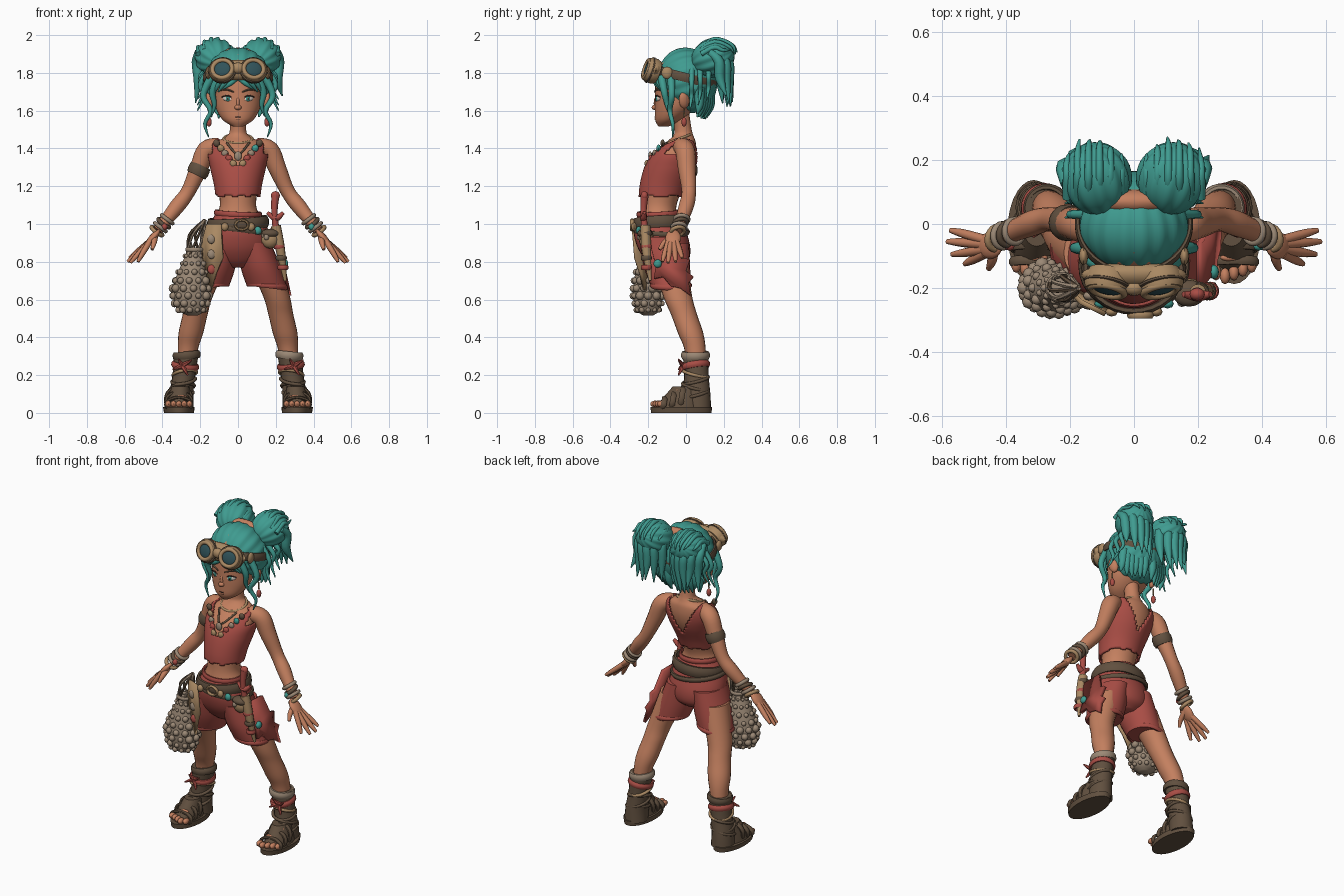
import bpy, bmesh, math, random
from mathutils import Vector, Euler

random.seed(4)
if "Cube" in bpy.data.objects:
    bpy.data.objects.remove(bpy.data.objects["Cube"])
parts = []
SIDES = ((1, "left_"), (-1, "right_"))


def material(name, *rgb):
    m = bpy.data.materials.new(name)
    m.use_nodes = True
    m.diffuse_color = (*rgb, 1)
    m.node_tree.nodes["Principled BSDF"].inputs["Base Color"].default_value = (*rgb, 1)
    return m


skin = material("warm skin", .55, .215, .115)
hair = material("teal hair", .05, .33, .28)
red = material("red cloth", .4, .075, .06)
leather = material("brown leather", .12, .08, .05)
tan = material("tan leather", .4, .25, .125)
stone = material("pale cord", .33, .25, .18)
glass = material("dark glass", .03, .085, .1)
white = material("eye white", .7, .62, .55)
dark = material("dark brown", .05, .025, .02)


def finish(name, bm, mat, thick=0):
    bmesh.ops.recalc_face_normals(bm, faces=bm.faces)
    mesh = bpy.data.meshes.new(name)
    bm.to_mesh(mesh)
    bm.free()
    mesh.materials.append(mat)
    obj = bpy.data.objects.new(name, mesh)
    bpy.context.collection.objects.link(obj)
    if thick:
        mod = obj.modifiers.new("thickness", "SOLIDIFY")
        mod.thickness, mod.offset = thick, 0
    parts.append(obj)


def smooth(rows, steps):
    """Smooth path through rows of x, y, z and radii."""
    rows = [Vector(r if len(r) == 5 else (*r, r[3])) for r in rows]
    padded = [rows[0], *rows, rows[-1]]
    out = []
    for a, b, c, d in zip(padded, padded[1:], padded[2:], padded[3:]):
        for k in range(steps):
            t = k / steps
            out.append(b + (c - a) * (t / 2) + (a * 2 - b * 5 + c * 4 - d) * (t * t / 2)
                       + (b * 3 - a - c * 3 + d) * (t ** 3 / 2))
    return out + [rows[-1]]


def skin_rings(bm, rings, closed=False):
    pairs = list(zip(rings, rings[1:])) + ([(rings[-1], rings[0])] if closed else [])
    for lo, hi in pairs:
        for i in range(len(lo)):
            j = (i + 1) % len(lo)
            bm.faces.new((lo[i], lo[j], hi[j], hi[i]))


def loft(name, rows, mat, sides=20, steps=5, flat=True, keep=None, thick=0):
    """Level rings for body masses; rings square to the path when flat is off."""
    path, bm, rings = smooth(rows, steps), bmesh.new(), []
    u, v = Vector((1, 0, 0)), Vector((0, 1, 0))
    for i, p in enumerate(path):
        if not flat:
            t = (path[min(i + 1, len(path) - 1)] - path[max(i - 1, 0)]).to_3d().normalized()
            if i == 0:
                u = t.orthogonal()
            u = (u - t * u.dot(t)).normalized()
            v = t.cross(u)
        ring = []
        for k in range(sides):
            a = math.tau * k / sides
            ring.append(bm.verts.new(p.to_3d() + u * math.cos(a) * max(p[3], .002)
                                     + v * math.sin(a) * max(p[4], .002)))
        rings.append(ring)
    skin_rings(bm, rings)
    for ring in (rings[0], rings[-1]):
        bm.faces.new(ring)
    if keep:
        gone = [f for f in bm.faces if not keep(f.calc_center_median())]
        bmesh.ops.delete(bm, geom=gone, context="FACES")
    finish(name, bm, mat, thick)


def cord(name, rows, mat, sides=8, steps=4):
    loft(name, rows, mat, sides, steps, flat=False)


def ball(name, centre, radii, mat, rot=(0, 0, 0), grooves=0, depth=.025, detail=16):
    bm = bmesh.new()
    bmesh.ops.create_uvsphere(bm, u_segments=detail, v_segments=max(detail // 2, 8), radius=1)
    turn = Euler(rot).to_matrix()
    for vert in bm.verts:
        f = 1 + depth * math.cos(grooves * math.atan2(vert.co.y, vert.co.x)) if grooves else 1
        co = Vector(x * r for x, r in zip(vert.co, radii))
        vert.co = turn @ Vector((co.x * f, co.y * f, co.z)) + Vector(centre)
    finish(name, bm, mat)


def band(name, centre, rx, ry, height, thick, mat, rot=(0, 0, 0), n=32):
    """Closed strap with a rounded section."""
    bm, rings, turn = bmesh.new(), [], Euler(rot).to_matrix()
    for i in range(n):
        a = math.tau * i / n
        ring = []
        for k in range(8):
            b = math.tau * (k + .5) / 8
            out = thick * math.cos(b)
            co = Vector(((rx + out) * math.cos(a), (ry + out) * math.sin(a), height * math.sin(b)))
            ring.append(bm.verts.new(turn @ co + Vector(centre)))
        rings.append(ring)
    skin_rings(bm, rings, True)
    finish(name, bm, mat)


def plate(name, points, place, mat, thick=.015):
    bm = bmesh.new()
    bm.faces.new([bm.verts.new(place(*p)) for p in points])
    finish(name, bm, mat, thick)


# Torso and head
torso = [(0, -.135, .92, .15, .12), (0, -.145, 1.03, .12, .1), (0, -.142, 1.1, .096, .092),
         (0, -.12, 1.2, .108, .108), (0, -.083, 1.3, .13, .12), (0, -.056, 1.37, .14, .11),
         (0, -.028, 1.43, .12, .08), (0, -.015, 1.465, .06, .055), (0, -.015, 1.5, .043, .045),
         (0, -.03, 1.6, .045, .045)]
loft("torso", torso, skin, 28)
loft("head", [(0, -.12, 1.515, .025, .025), (0, -.093, 1.55, .08, .07), (0, -.06, 1.61, .116, .105),
              (0, -.04, 1.68, .129, .125), (0, -.02, 1.76, .14, .14), (0, -.01, 1.84, .13, .13),
              (0, 0, 1.9, .08, .09)], skin, 32)
ball("nose", (0, -.165, 1.617), (.019, .017, .014), skin)
ball("nose_bridge", (0, -.158, 1.64), (.011, .013, .035), skin)
cord("mouth", [(-.042, -.147, 1.576, .002), (0, -.165, 1.566, .003), (.042, -.147, 1.576, .002)], dark)
ball("lower_lip", (0, -.153, 1.556), (.026, .013, .008), skin)


# Ragged sleeveless top with a low neck and a deeper back
def top_shape(c):
    x = abs(c.x)
    neck = 1.3 + 1.2 * x if c.y < -.05 else 1.25 + 1.9 * x
    hem = 1.15 + .008 * math.sin(c.x * 90)
    return hem < c.z < min(neck, 1.47) and not (c.z > 1.37 and x > .132)


loft("sleeveless_top", [(x, y, z, rx + .012, ry + .012) for x, y, z, rx, ry in torso[2:8]],
     red, 72, 12, keep=top_shape, thick=.012)
band("top_hem", (0, -.13, 1.163), .112, .11, .012, .008, red)

# Necklace, neckline patches and beads
band("necklace", (0, -.04, 1.45), .075, .07, .008, .008, tan, (.35, 0, 0))
cord("pendant_cord", [(-.06, -.1, 1.43, .006), (0, -.18, 1.37, .006), (.06, -.1, 1.43, .006)], leather)
ball("pendant", (0, -.19, 1.36), (.02, .01, .025), stone)
for s, side in SIDES:
    for i, mat in enumerate((tan, red, stone, hair if s > 0 else tan, leather)):
        ball(side + "neckline_patch", (s * (.025 + .022 * i), -.208 + .021 * i, 1.32 + .027 * i),
             (.018, .012, .02), mat, (0, s * .5, 0), detail=8)

# Face, ears and limbs on both sides
for s, side in SIDES:
    ball(side + "eye", (s * .055, -.145, 1.663), (.029, .013, .015), white, (0, -s * .12, s * .4))
    ball(side + "iris", (s * .053, -.155, 1.663), (.013, .007, .014), hair, (0, 0, s * .4))
    ball(side + "pupil", (s * .053, -.16, 1.663), (.006, .004, .007), dark)
    cord(side + "eyelid", [(s * .026, -.159, 1.667, .002), (s * .055, -.157, 1.68, .004),
                           (s * .087, -.138, 1.672, .003)], dark)
    cord(side + "eyebrow", [(s * .022, -.166, 1.698, .003), (s * .06, -.157, 1.712, .005),
                            (s * .095, -.132, 1.706, .002)], leather)
    ball(side + "ear", (s * .146, -.01, 1.655), (.018, .03, .045), skin, (.2, s * .2, s * .4))
    cord(side + "earring", [(s * .152, -.01, 1.61, .004), (s * .153, -.01, 1.57, .005)], tan)
    ball(side + "earring_bead", (s * .153, -.01, 1.54), (.014, .014, .025), red)

    loft(side + "arm", [(s * .1, -.03, 1.41, .045), (s * .165, -.005, 1.39, .052),
                        (s * .21, .005, 1.29, .047), (s * .265, .015, 1.17, .038),
                        (s * .325, .0, 1.09, .04), (s * .425, -.045, .965, .026)], skin, 16, flat=False)
    ball(side + "palm", (s * .452, -.068, .925), (.02, .042, .058), skin, (0, -s * .7, 0))
    for y, x, z in ((-.02, .575, .82), (-.055, .585, .8), (-.095, .57, .795), (-.125, .53, .8)):
        cord(side + "finger", [(s * .465, -.07 + (y + .07) * .4, .91, .016),
                               (s * (x * .6 + .19), y * .8 - .014, z * .6 + .36, .014),
                               (s * x, y, z, .008)], skin)
    cord(side + "thumb", [(s * .44, -.07, .935, .018), (s * .445, -.115, .9, .015),
                          (s * .455, -.14, .865, .009)], skin)
    for i, mat in enumerate((stone, leather, stone, tan)):
        band(side + "bracelet", (s * (.375 + .018 * i), -.023 - .007 * i, 1.025 - .021 * i),
             .036, .036, .011, .011, mat, (.2 * (i % 2), -s * .65, 0), 20)
    ball(side + "bracelet_bead", (s * .39, -.07, .985), (.016, .014, .018), hair if s > 0 else red, detail=8)

    loft(side + "leg", [(s * .13, -.09, .82, .09, .095), (s * .203, -.045, .62, .071, .077),
                        (s * .227, -.01, .52, .066, .069), (s * .25, .025, .42, .065, .067),
                        (s * .267, .05, .32, .052, .055), (s * .285, .06, .12, .045, .05)], skin)
    loft(side + "shorts_leg", [(s * .085, -.115, .9, .09, .13), (s * .12, -.1, .77, .106, .122),
                               (s * .153, -.08, .67, .106, .105)], red, 24)
    band(side + "shorts_hem", (s * .153, -.08, .675), .1, .1, .015, .012, red, (0, s * .12, 0))

    # Strapped open-toed boots
    loft(side + "boot_sole", [(s * .312, -.025, 0, .08, .16), (s * .314, -.025, .03, .083, .163)], leather, 28, 2)
    loft(side + "boot_foot", [(s * .314, -.04, .025, .073, .12), (s * .312, -.025, .075, .062, .1),
                              (s * .305, 0, .14, .047, .07)], leather)
    loft(side + "boot_shaft", [(s * .302, .063, .02, .068, .07), (s * .3, .057, .1, .064, .072),
                               (s * .287, .055, .2, .06, .065), (s * .272, .05, .32, .066, .068)], leather)
    for i in range(5):
        ball(side + "toe", (s * (.257 + .028 * i), -.163 + .012 * abs(i - 1), .047), (.016, .026, .018), skin, detail=10)
    for i in range(3):
        band(side + "foot_strap", (s * .313, -.118 + .047 * i, .045 + .015 * i), .069, .035 + .014 * i,
             .016, .01, leather, (1.4, 0, 0))
        ball(side + "foot_gap", (s * (.3 + .012 * i), -.105 + .03 * i, .083 + .018 * i), (.03, .012, .012), skin, (.5, 0, 0))
    for i in range(4):
        band(side + "boot_wrap", (s * (.3 - .006 * i), .05, .1 + .036 * i), .063, .07, .009, .009,
             tan if i == 3 else leather, (.25 * (-1) ** i, s * .15, 0))
    band(side + "boot_cuff", (s * .272, .05, .305), .063, .065, .022, .012, stone if s > 0 else leather, (0, s * .1, 0))
    band(side + "boot_scarf", (s * .28, .05, .25), .062, .066, .018, .013, red, (.15, -s * .15, 0))
    for dx, dz in ((.05, .03), (-.02, .035), (.03, -.05), (-.05, -.02)):
        cord(side + "scarf_end", [(s * .295, -.015, .25, .016), (s * .295 + dx, -.04, .25 + dz, .004)], red, 6)

# Shorts, belts and buckles
loft("shorts_seat", [(0, -.145, 1.05, .122, .11), (0, -.14, .97, .16, .138), (0, -.118, .88, .175, .14),
                     (0, -.1, .81, .14, .115), (0, -.1, .77, .06, .07)], red, 32)
band("waistband", (0, -.145, 1.055), .118, .108, .016, .01, red, (.05, .05, 0))
band("belt", (0, -.138, 1.005), .15, .132, .034, .015, leather, (.06, -.06, 0))
band("low_belt", (0, -.132, .965), .165, .142, .015, .011, leather, (-.05, .12, 0))
band("buckle", (.02, -.285, .995), .034, .026, .012, .008, tan, (1.57, 0, 0), 16)
for s, side in SIDES:
    for i, mat in enumerate((tan, hair, stone)):
        ball(side + "belt_charm", (s * (.07 + .035 * i), -.275 + .025 * i, .985 - .02 * i),
             (.02, .015, .022), mat, detail=8)

# Hip panels and pouch
plate("thigh_panel", [(-.09, 1), (-.165, 1), (-.19, .9), (-.2, .8), (-.21, .68), (-.17, .71), (-.14, .65),
                      (-.115, .74), (-.08, .82)],
      lambda x, z: Vector((x, -.19 - (x + .2) * .5 - max(0, z - .66) * .11, z)), tan)
for z in (.92, .84, .76):
    ball("panel_patch", (-.14, -.235 - (z - .7) * .1, z), (.022, .012, .025), stone if z > .8 else red, detail=8)
ball("belt_pouch", (.17, -.21, .92), (.05, .04, .05), tan)
ball("pouch_flap", (.172, -.217, .95), (.052, .042, .025), leather)
ball("pouch_bead", (.15, -.25, .93), (.014, .01, .016), stone, detail=8)
plate("spiked_flap", [(-.2, .93), (-.06, .93), (-.02, .82), (.02, .81), (0, .75), (.04, .72), (.015, .69),
                      (.025, .62), (-.03, .66), (-.08, .67), (-.12, .72), (-.17, .71), (-.16, .78)],
      lambda y, z: Vector((.205 + (.93 - z) * .22, y, z)), red, .02)
ball("flap_bead", (.25, -.15, .79), (.016, .022, .022), hair)

# Sheathed blade at the left hip
cord("sheath", [(.2, -.215, .99, .027), (.225, -.21, .86, .025), (.25, -.19, .7, .008)], tan, 10)
cord("blade_handle", [(.2, -.22, .98, .018), (.193, -.225, 1.07, .017), (.198, -.22, 1.15, .022)], red, 10)
cord("blade_guard", [(.155, -.22, 1.06, .009), (.2, -.225, 1.03, .018), (.24, -.22, 1.06, .009)], red, 8)
ball("pommel", (.198, -.22, 1.15), (.024, .02, .024), red)
for z, mat in ((.95, leather), (.88, red), (.82, leather), (.77, red)):
    band("sheath_wrap", (.2 + (.98 - z) * .18, -.21, z), .022, .022, .014, .008, mat, n=16)

# Knotted net bag at the right hip
bag = [(-.24, -.2, .515, .025), (-.245, -.2, .545, .072, .062), (-.25, -.2, .62, .096, .08),
       (-.246, -.2, .7, .088, .076), (-.236, -.2, .79, .062, .056), (-.228, -.2, .86, .04, .038)]
loft("bag", bag, stone, 32)
for row, p in enumerate(smooth(bag, 2)[2:-1]):
    for k in range(11):
        a = math.tau * (k + row % 2 / 2) / 11
        ball("bag_knot", (p[0] + p[3] * math.cos(a), p[1] + p[4] * math.sin(a), p[2]),
             [p[3] * random.uniform(.16, .25)] * 3, stone, detail=8)
for k in range(8):
    a = math.tau * k / 8
    cord("bag_cord", [(-.228 + .046 * math.cos(a), -.2 + .044 * math.sin(a), .82, .008),
                      (-.218 + .042 * math.cos(a + 1), -.2 + .037 * math.sin(a + 1), .94, .007),
                      (-.175, -.2, 1.02, .01)], leather if k % 2 else stone, 6)
band("bag_rim", (-.228, -.2, .865), .042, .04, .012, .01, stone, n=20)
band("upper_armband", (-.208, .004, 1.285), .048, .048, .032, .01, leather, (0, .45, 0), 24)

# Hair cap, bunches and loose locks
ball("hair_cap", (0, .008, 1.76), (.175, .175, .155), hair, (1.9, 0, 0), 18, .018, 96)
ball("scalp_parting", (0, .07, 1.872), (.13, .04, .062), skin)
for s, side in SIDES:
    ball(side + "bunch", (s * .118, .143, 1.88), (.108, .1, .115), hair, (1.9, 0, -s * .25), 12, .035, 72)
    for i in range(6):
        a, j = -1 + .4 * i, random.uniform(-.015, .015)
        x, y = s * (.125 + .085 * a), .225 - .05 * a * a
        cord(side + "tail_lock", [(x, y - .05, 1.91, .02), (x * 1.04, y, 1.86, .027),
                                  (x, y + .005, 1.77, .026), (x * 1.05 + j, y + .025 + j, 1.65 + j * 2, .003)], hair)
        cord(side + "top_curl", [(x, .08, 1.93 - .03 * a * a, .014), (x, .15, 1.98 - .045 * a * a, .013),
                                 (x, y + .02, 1.95 - .03 * a * a, .01), (x * .97, y + .05 + j, 1.91 + j, .003)], hair)
        cord(side + "nape_lock", [(x * .65, .12 - i * .01, 1.72, .03), (x * .7, .13 - i * .012, 1.63, .022),
                                  (x * .65 + j, .11 - i * .01, 1.57 + j, .004)], hair)
    for i in range(3):
        y = .12 - .045 * i
        cord(side + "side_curl", [(s * .15, y, 1.82, .016), (s * .2, y, 1.78 - .02 * i, .013),
                                  (s * .18, y, 1.72 - .02 * i, .011), (s * .215, y - .01, 1.66 - .03 * i, .003)], hair)
    cord(side + "long_curl", [(s * .14, -.08, 1.78, .022), (s * .185, -.075, 1.68, .017),
                              (s * .145, -.085, 1.6, .013), (s * .175, -.07, 1.53, .01), (s * .155, -.07, 1.46, .003)], hair)
    cord(side + "cheek_lock", [(s * .1, -.13, 1.78, .022), (s * .135, -.115, 1.7, .018),
                               (s * .125, -.1, 1.63, .012), (s * .14, -.085, 1.57, .003)], hair)
    for i in range(3):
        cord(side + "fringe", [(s * .03 * i, -.15, 1.78, .016), (s * (.04 + .03 * i), -.158 + .008 * i, 1.745, .014),
                               (s * (.08 + .025 * i), -.14 + .014 * i, 1.715 - .015 * i, .004)], hair)

# Goggles worn on the forehead
band("goggle_strap", (0, .0, 1.775), .176, .16, .026, .01, leather, (-.25, 0, 0), 48)
ball("goggle_body", (0, -.16, 1.815), (.168, .04, .055), tan, (-.25, 0, 0))
ball("goggle_bridge", (0, -.2, 1.825), (.035, .025, .03), tan)
for s, side in SIDES:
    tilt = (1.25, 0, s * .2)
    band(side + "goggle_cup", (s * .083, -.18, 1.812), .058, .054, .036, .015, tan, tilt)
    band(side + "goggle_groove", (s * .083, -.19, 1.815), .064, .06, .008, .012, leather, tilt)
    band(side + "goggle_rim", (s * .083, -.208, 1.821), .053, .049, .012, .012, tan, tilt)
    ball(side + "lens", (s * .083, -.202, 1.82), (.05, .046, .014), glass, tilt)
    ball(side + "strap_buckle", (s * .158, -.1, 1.8), (.015, .03, .033), tan, detail=8)

# Soft shading with crisp edges
bpy.ops.object.select_all(action="DESELECT")
for obj in parts:
    obj.select_set(True)
bpy.context.view_layer.objects.active = parts[0]
bpy.ops.object.shade_smooth_by_angle(angle=.8)
